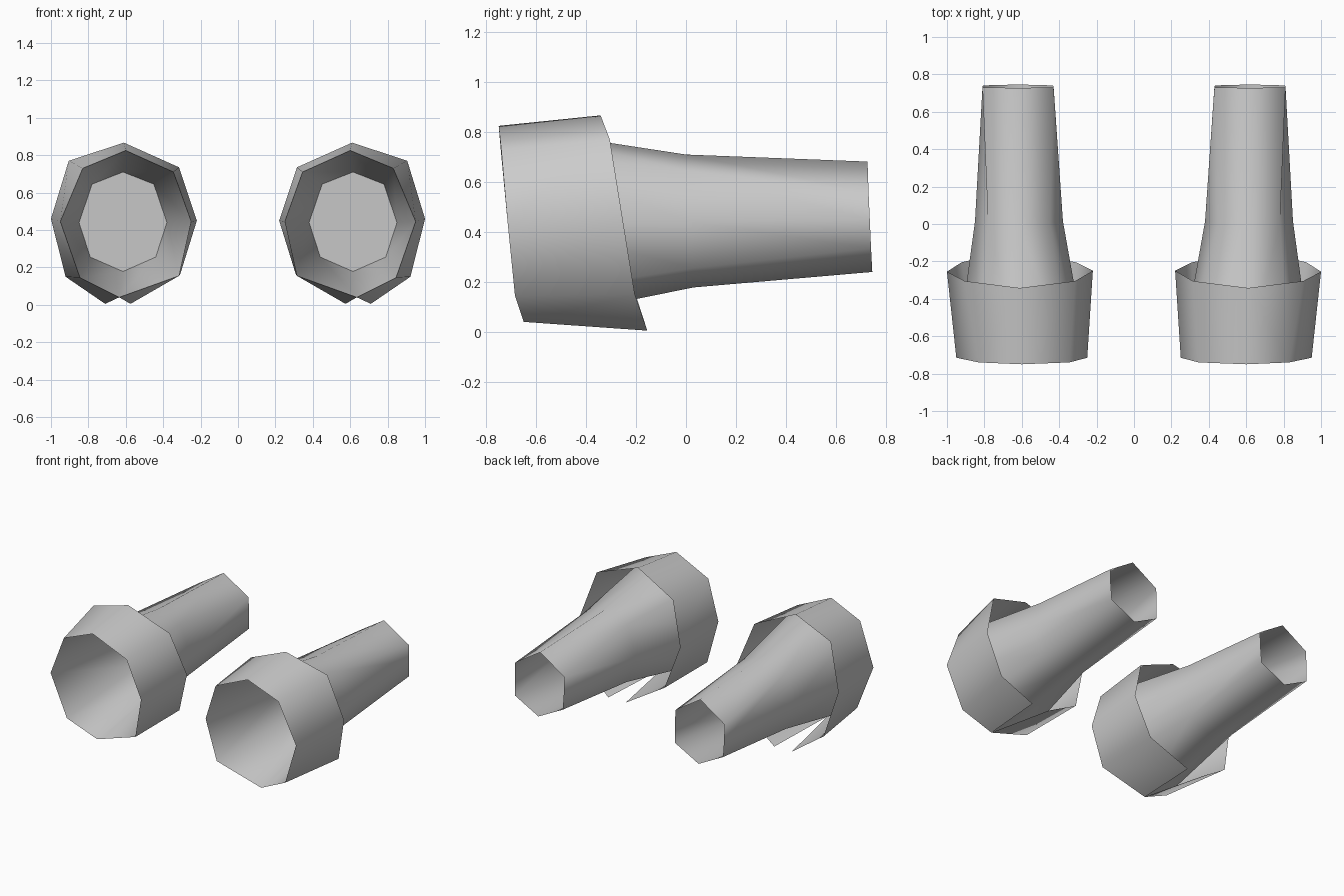
import bpy, bmesh, math

if "Cube" in bpy.data.objects:
    bpy.data.objects.remove(bpy.data.objects["Cube"])

cloth = bpy.data.materials.new("grey cloth")
cloth.diffuse_color = (0.6, 0.6, 0.6, 1)
cloth.use_nodes = True
cloth.node_tree.nodes["Principled BSDF"].inputs["Base Color"].default_value = cloth.diffuse_color

# Cross-sections of the left sleeve, going round from the top: (x, y, z)
opening = [(-.60, -.75, .825), (-.83, -.74, .73), (-.95, -.715, .445), (-.845, -.685, .145),
           (-.635, -.65, .04), (-.315, -.685, .155), (-.25, -.715, .445), (-.345, -.74, .71)]
elbow = [(-.615, 0, .71), (-.78, .005, .645), (-.85, .015, .44), (-.79, .025, .255),
         (-.615, .03, .178), (-.44, .025, .255), (-.38, .015, .44), (-.45, .005, .645)]
wrist = [(-.62, .727, .682), (-.81, .731, .56), (-.81, .736, .45), (-.805, .741, .335),
         (-.62, .746, .24), (-.435, .741, .335), (-.43, .736, .45), (-.43, .731, .56)]
# Folded edge of the cuff, split at the bottom, from one side of the slit round to the other
slit_left, slit_right = (-.71, -.155, .005), (-.575, -.155, .005)
fold = [slit_left, (-.922, -.205, .15), (-1.0, -.255, .46), (-.905, -.305, .77),
        (-.61, -.342, .867), (-.315, -.305, .735), (-.22, -.25, .45), (-.31, -.205, .16), slit_right]
rim = [opening[i % 8] for i in (4, 3, 2, 1, 0, 7, 6, 5, 4)]


def skin(name, rows, closed, side, flip=False, cap=False):
    """Bridge rows of points into a smooth cloth surface."""
    bm = bmesh.new()
    rings = [[bm.verts.new((x * side, y, z)) for x, y, z in row] for row in rows]
    n = len(rows[0])
    for a, b in zip(rings, rings[1:]):
        for i in range(n if closed else n - 1):
            j = (i + 1) % n
            bm.faces.new((a[i], a[j], b[j], b[i]))
    if cap:
        bm.faces.new(rings[0])
    if flip:
        bmesh.ops.reverse_faces(bm, faces=bm.faces[:])
    mesh = bpy.data.meshes.new(name)
    bm.to_mesh(mesh)
    bm.free()
    mesh.materials.append(cloth)
    obj = bpy.data.objects.new(name, mesh)
    bpy.context.collection.objects.link(obj)
    bpy.ops.object.select_all(action='DESELECT')
    obj.select_set(True)
    bpy.context.view_layer.objects.active = obj
    bpy.ops.object.shade_smooth_by_angle(angle=math.radians(65))
    return obj


for label, side in (("left", 1), ("right", -1)):
    # Tapering tube from the wide opening to the narrow end
    skin(label + "_sleeve", [opening, elbow, wrist], True, side, flip=side == 1)
    # Turned-back cuff with a slit underneath
    skin(label + "_cuff", [rim, fold], False, side, flip=side == -1)
    # Panel closing the inside of the tube
    skin(label + "_lining", [elbow], True, side, flip=side == -1, cap=True)
